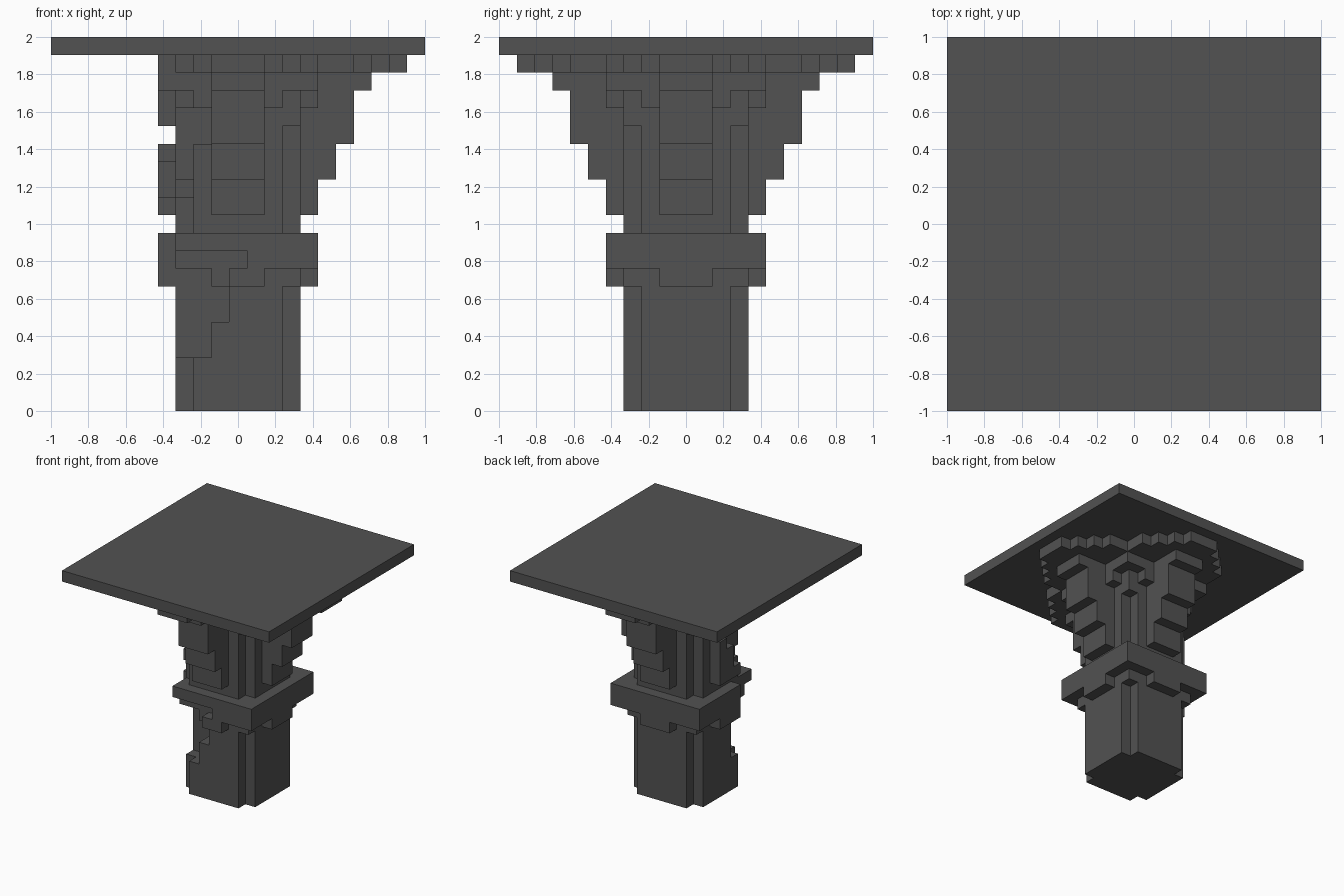
import bpy, bmesh
from mathutils import Vector

cube = bpy.data.objects.get("Cube")
if cube:
    bpy.data.objects.remove(cube, do_unlink=True)

U = 2 / 21  # block size; cells are centred on whole numbers in x and y

stone = bpy.data.materials.new("dark_grey_stone")
stone.use_nodes = True
GREY = (0.085, 0.085, 0.085, 1)
stone.diffuse_color = GREY
stone.node_tree.nodes["Principled BSDF"].inputs["Base Color"].default_value = GREY


def box(xs, ys, zs):
    """Cells of a block, with inclusive ranges."""
    return {(x, y, z)
            for x in range(xs[0], xs[1] + 1)
            for y in range(ys[0], ys[1] + 1)
            for z in range(zs[0], zs[1] + 1)}


def square(h, zs):
    return box((-h, h), (-h, h), zs)


def cross(reach, zs):
    """Three-wide arms reaching out on all four sides."""
    return box((-reach, reach), (-1, 1), zs) | box((-1, 1), (-reach, reach), zs)


def notched(h, zs):
    """Square pillar with its corner cells cut out."""
    return {c for c in square(h, zs) if abs(c[0]) < h or abs(c[1]) < h}


# Shaft and collar
shaft = notched(3, (0, 6))
collar = square(3, (7, 7)) | cross(4, (7, 7)) | square(4, (8, 9))

# Capital: pillar, stepped brackets, spreading top course
capital = notched(3, (10, 15)) | square(3, (16, 17)) | square(4, (18, 18))
for reach, zs in ((4, (11, 12)), (5, (13, 14)), (6, (15, 17)), (7, (18, 18))):
    capital |= cross(reach, zs)
capital |= {c for c in square(4, (17, 17)) if abs(c[0]) + abs(c[1]) == 6}
capital |= {c for c in square(9, (19, 19))
            if abs(c[0]) + abs(c[1]) <= 10 and not abs(c[0]) == abs(c[1]) == 5}

# Top slab
slab = square(10, (20, 20))

# Broken areas around the front corner and the -x bracket
broken = [
    ((-3, -2), (-3, -2), (3, 7)),
    ((-1, -1), (-3, -2), (5, 6)),
    ((-1, -1), (-4, -4), (7, 7)),
    ((-3, 0), (-4, -4), (8, 8)),
    ((-4, -4), (-4, -2), (8, 9)),
    ((-9, -5), (-9, 9), (11, 19)),
    ((-4, -4), (-9, 9), (15, 15)),
    ((-4, -4), (-1, -1), (12, 14)),
    ((-4, -4), (0, 0), (14, 14)),
    ((-3, -3), (-2, -2), (12, 12)),
    ((-2, -2), (-3, -3), (15, 16)),
    ((-3, -3), (-3, -3), (16, 16)),
    ((-4, -4), (-2, -2), (17, 17)),
    ((-4, -4), (-9, -5), (19, 19)),
]
for area in broken:
    gone = box(*area)
    shaft -= gone
    collar -= gone
    capital -= gone

solid = shaft | collar | capital | slab


def build(name, cells):
    """Skin the outer sides of the cells and merge flat areas."""
    bm = bmesh.new()
    verts = {}

    def vert(p):
        key = tuple(round(2 * v) for v in p)
        if key not in verts:
            verts[key] = bm.verts.new(p * U)
        return verts[key]

    for cell in sorted(cells):
        centre = Vector(cell) + Vector((0, 0, 0.5))
        for axis in range(3):
            for sign in (-1, 1):
                n = [0, 0, 0]
                n[axis] = sign
                if tuple(a + b for a, b in zip(cell, n)) in solid:
                    continue
                n = Vector(n)
                a = Vector([float(i == (axis + 1) % 3) for i in range(3)])
                b = n.cross(a)
                mid = centre + n / 2
                bm.faces.new([vert(mid + (a * s + b * t) / 2)
                              for s, t in ((-1, -1), (1, -1), (1, 1), (-1, 1))])
    bmesh.ops.dissolve_limit(bm, angle_limit=0.01, verts=bm.verts, edges=bm.edges)
    mesh = bpy.data.meshes.new(name)
    bm.to_mesh(mesh)
    bm.free()
    mesh.materials.append(stone)
    bpy.context.scene.collection.objects.link(bpy.data.objects.new(name, mesh))


build("shaft", shaft)
build("collar", collar)
build("capital", capital)
build("top_slab", slab)
